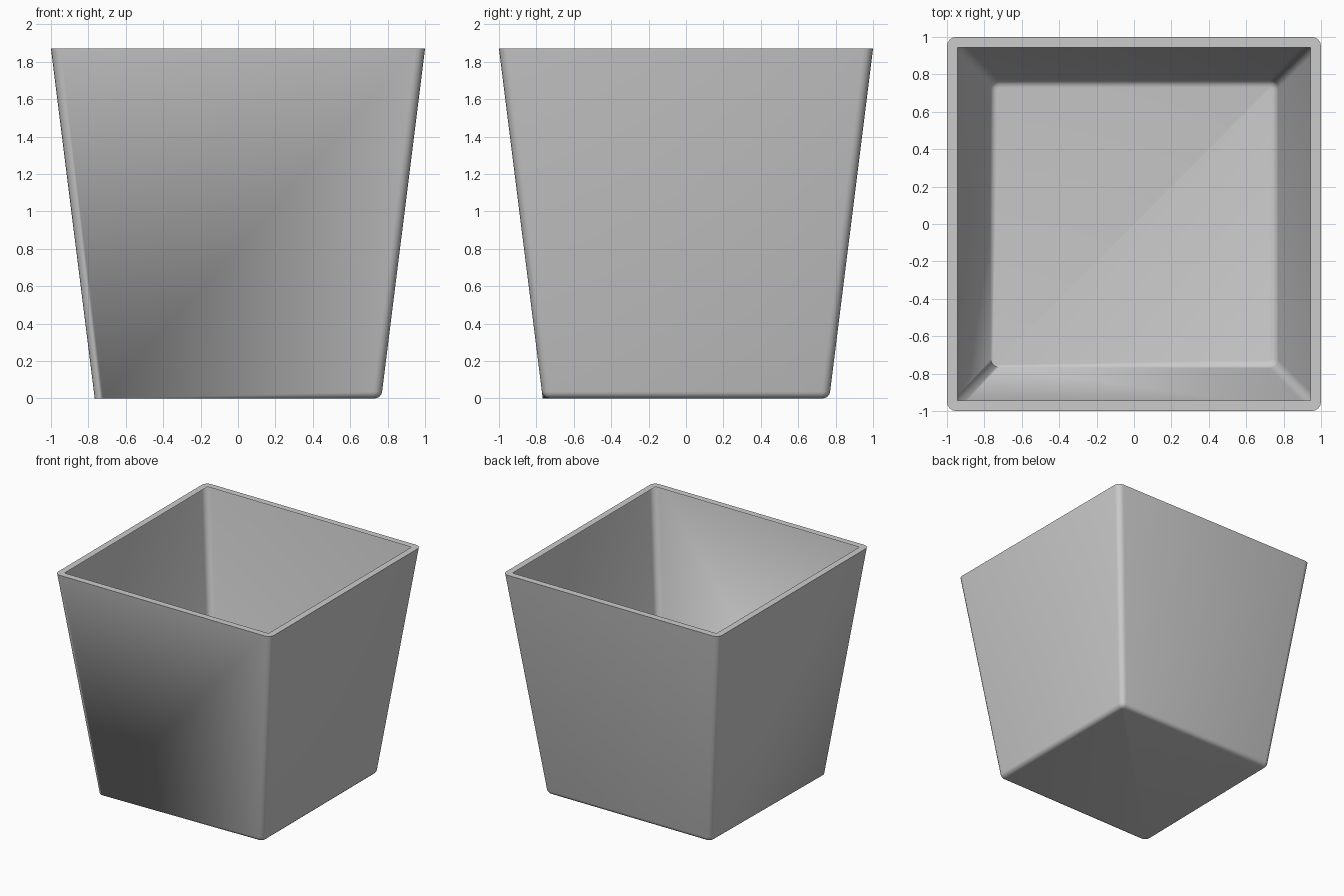
import bpy, bmesh
from math import sin, cos, pi, radians

if "Cube" in bpy.data.objects:
    bpy.data.objects.remove(bpy.data.objects["Cube"])

HEIGHT, TOP, BOTTOM = 1.87, 1.0, 0.766   # height and half widths
LIP = 0.945                              # half width of the opening
FILLET = 0.035                           # rounding of the bottom edges
SEG = 4                                  # segments per rounded edge
SIGNS = [(1, 1), (-1, 1), (-1, -1), (1, -1)]
ROUNDED = [1, 1, 0, 1]                   # front left bottom corner runs out sharp


def ring(bm, height, radius, inset=0.0, rise=None):
    """Rounded square outline; rise is the angle around the bottom fillet."""
    verts = []
    for q, (sx, sy) in enumerate(SIGNS):
        z, d = height, inset
        if rise is not None:
            r = FILLET * ROUNDED[q]
            z, d = r * (1 - sin(rise)), r * (1 - cos(rise))
        half = BOTTOM + (TOP - BOTTOM) * z / HEIGHT - d
        r = max(radius - d, 0)
        for k in range(SEG + 1):
            a = (q + k / SEG) * pi / 2
            verts.append(bm.verts.new((sx * (half - r) + r * cos(a),
                                       sy * (half - r) + r * sin(a), z)))
    return verts


bm = bmesh.new()

# bottom fillet, tapered wall, then flat lip turned inward
rings = [ring(bm, 0, 0.045, rise=(1 - i / SEG) * pi / 2) for i in range(SEG + 1)]
rings.append(ring(bm, HEIGHT, 0.05))
rings.append(ring(bm, HEIGHT, 0, inset=TOP - LIP))
for low, high in zip(rings, rings[1:]):
    n = len(low)
    for i in range(n):
        j = (i + 1) % n
        bm.faces.new((low[i], low[j], high[j], high[i]))

# floor
bm.faces.new(rings[0][::-1])
bmesh.ops.remove_doubles(bm, verts=bm.verts, dist=1e-4)

mesh = bpy.data.meshes.new("square_planter")
bm.to_mesh(mesh)
bm.free()
planter = bpy.data.objects.new("square_planter", mesh)
bpy.context.collection.objects.link(planter)
bpy.context.view_layer.objects.active = planter
planter.select_set(True)
bpy.ops.object.shade_smooth_by_angle(angle=radians(35))
